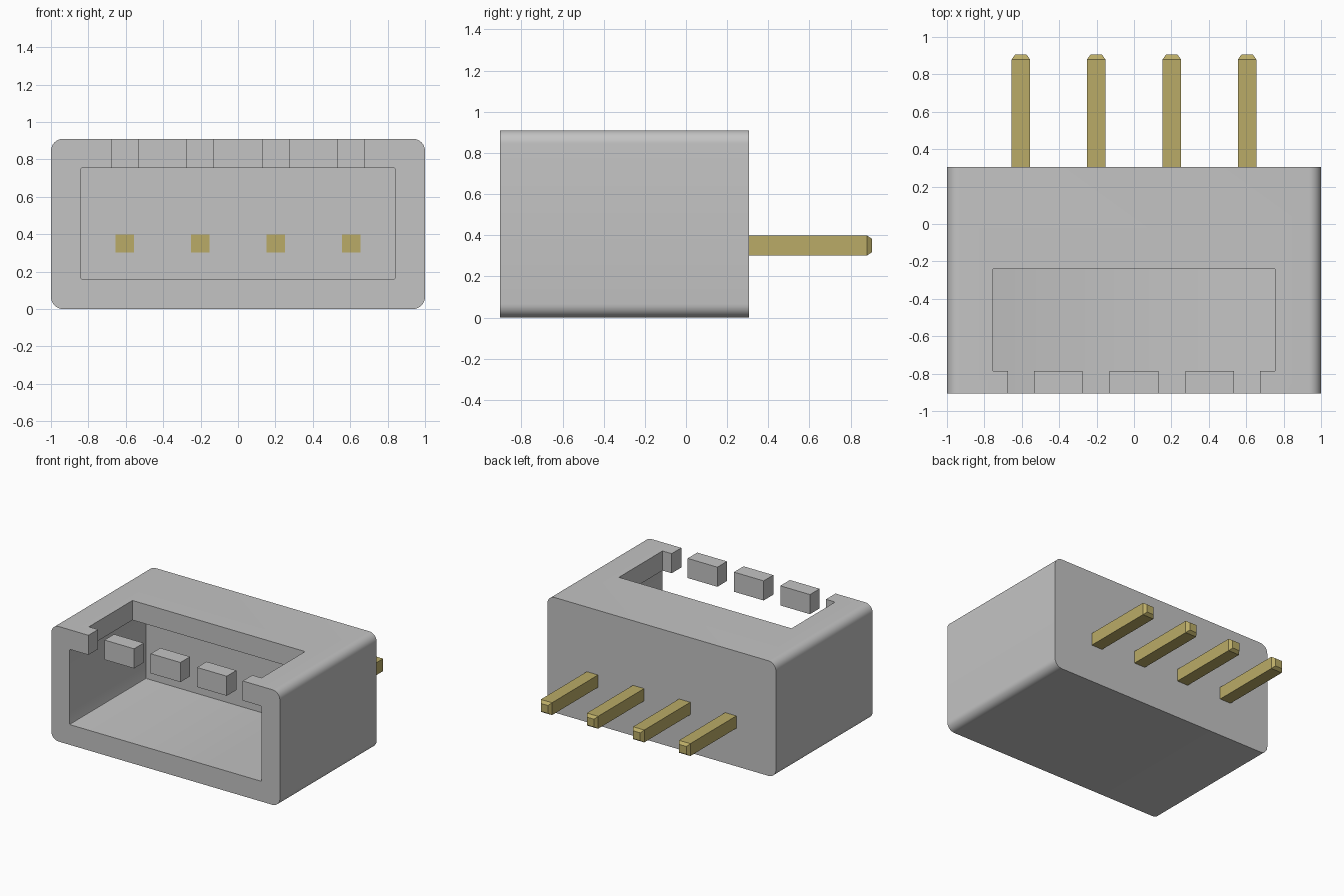
import bpy, bmesh, math
from mathutils import Vector

cube = bpy.data.objects.get("Cube")
if cube:
    bpy.data.objects.remove(cube, do_unlink=True)


def material(name, rgb):
    m = bpy.data.materials.new(name)
    m.use_nodes = True
    m.diffuse_color = (*rgb, 1)
    m.node_tree.nodes["Principled BSDF"].inputs["Base Color"].default_value = (*rgb, 1)
    return m


plastic = material("grey plastic", (0.55, 0.55, 0.55))
gold = material("gold metal", (0.49, 0.41, 0.135))


def rounded_rect(half_x, z0, z1, r, steps):
    """Rounded rectangle outline in the xz plane."""
    pts = []
    for i, (sx, top) in enumerate([(1, 1), (-1, 1), (-1, 0), (1, 0)]):
        cx = sx * (half_x - r)
        cz = z1 - r if top else z0 + r
        for k in range(steps + 1):
            a = math.pi / 2 * (i + k / steps)
            pts.append((cx + r * math.cos(a), cz + r * math.sin(a)))
    return pts


def prism(name, points, offset, mat):
    """Extrude a closed outline of 3D points along offset."""
    bm = bmesh.new()
    face = bm.faces.new([bm.verts.new(p) for p in points])
    ext = bmesh.ops.extrude_face_region(bm, geom=[face])
    moved = [v for v in ext["geom"] if isinstance(v, bmesh.types.BMVert)]
    bmesh.ops.translate(bm, verts=moved, vec=Vector(offset))
    bmesh.ops.recalc_face_normals(bm, faces=bm.faces)
    mesh = bpy.data.meshes.new(name)
    bm.to_mesh(mesh)
    bm.free()
    mesh.materials.append(mat)
    obj = bpy.data.objects.new(name, mesh)
    bpy.context.collection.objects.link(obj)
    return obj


def activate(obj):
    bpy.ops.object.select_all(action='DESELECT')
    obj.select_set(True)
    bpy.context.view_layer.objects.active = obj


FRONT, BACK, CAVITY_BACK = -0.905, 0.305, 0.05

# Housing block with rounded long edges
outline = rounded_rect(1.0, 0.0, 0.91, 0.065, 8)
housing = prism("housing", [(x, FRONT, z) for x, z in outline], (0, BACK - FRONT, 0), plastic)

# Plug cavity, open at the front
outline = rounded_rect(0.84, 0.16, 0.755, 0.008, 2)
cavity = prism("cavity_cutter", [(x, -1.1, z) for x, z in outline],
               (0, CAVITY_BACK + 1.1, 0), plastic)

# Comb-shaped roof opening: a window with four slots through the front lip
comb = [(0.755, -0.24), (-0.755, -0.24), (-0.755, -0.785)]
for x0, x1 in [(-0.675, -0.535), (-0.275, -0.13), (0.13, 0.275), (0.535, 0.675)]:
    comb += [(x0, -0.785), (x0, -1.1), (x1, -1.1), (x1, -0.785)]
comb.append((0.755, -0.785))
roof = prism("roof_cutter", [(x, y, 0.6) for x, y in comb], (0, 0, 0.6), plastic)

activate(housing)
for cutter in (cavity, roof):
    mod = housing.modifiers.new(cutter.name, 'BOOLEAN')
    mod.operation = 'DIFFERENCE'
    mod.solver = 'EXACT'
    mod.object = cutter
    bpy.ops.object.modifier_apply(modifier=mod.name)
    bpy.data.objects.remove(cutter, do_unlink=True)
bpy.ops.object.shade_smooth_by_angle(angle=math.radians(30))

# Square pins through the rear wall, with chamfered tips
PIN_Z, HALF, TIP = 0.35, 0.049, 0.025
square = [(-1, -1), (1, -1), (1, 1), (-1, 1)]
for n, px in enumerate((-0.605, -0.202, 0.202, 0.605), 1):
    base = [(px + HALF * a, CAVITY_BACK - 0.005, PIN_Z + HALF * b) for a, b in square]
    pin = prism(f"pin_{n}", base, (0, 0.88 - base[0][1], 0), gold)
    bm = bmesh.new()
    bm.from_mesh(pin.data)
    end = max(bm.faces, key=lambda f: f.calc_center_median().y)
    bmesh.ops.inset_region(bm, faces=[end], thickness=TIP)
    bmesh.ops.translate(bm, verts=end.verts, vec=(0, TIP, 0))
    bm.to_mesh(pin.data)
    bm.free()
